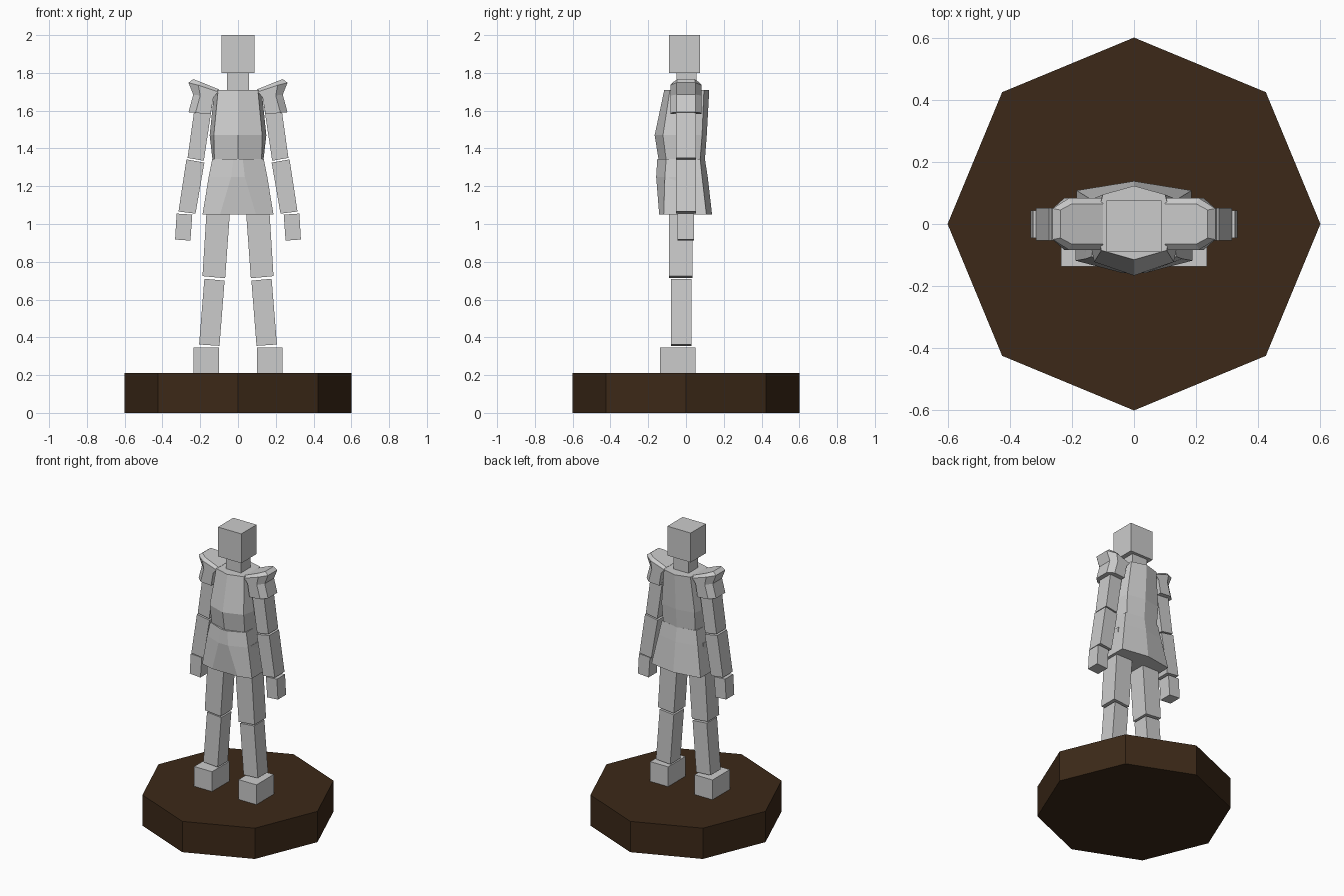
import bpy, bmesh, math

if "Cube" in bpy.data.objects:
    bpy.data.objects.remove(bpy.data.objects["Cube"])


def loft(name, rings, mirror=False):
    """Skin a stack of equal-length rings of (x, y, z) points and cap both ends."""
    bm = bmesh.new()
    loops = [[bm.verts.new(p) for p in r] for r in rings]
    n = len(loops[0])
    for a, b in zip(loops, loops[1:]):
        for i in range(n):
            j = (i + 1) % n
            bm.faces.new((a[i], a[j], b[j], b[i]))
    bm.faces.new(loops[0][::-1])
    bm.faces.new(loops[-1])
    bmesh.ops.recalc_face_normals(bm, faces=bm.faces)
    me = bpy.data.meshes.new(name)
    bm.to_mesh(me)
    bm.free()
    ob = bpy.data.objects.new(name, me)
    bpy.context.collection.objects.link(ob)
    if mirror:
        m = ob.modifiers.new("mirror", 'MIRROR')
        m.use_mirror_merge = False
    return ob


def prism(name, outline, y0, y1, mirror=False):
    """Front-view outline of (x, z) points extruded through y."""
    return loft(name, [[(x, y, z) for x, z in outline] for y in (y0, y1)], mirror)


def rect(x0, x1, z0, z1):
    return [(x0, z0), (x1, z0), (x1, z1), (x0, z1)]


def symmetric(front, half, back):
    """Closed ring from right-side points, with optional centre points."""
    return front + half + back + [(-x, y, z) for x, y, z in reversed(half)]


# octagonal stand
stand = loft("stand", [[(0.6 * math.cos(i * math.pi / 4),
                         0.6 * math.sin(i * math.pi / 4), z) for i in range(8)]
                       for z in (0, 0.21)])
brown = bpy.data.materials.new("brown")
brown.diffuse_color = (0.045, 0.022, 0.009, 1)
brown.use_nodes = True
brown.node_tree.nodes["Principled BSDF"].inputs["Base Color"].default_value = brown.diffuse_color
stand.data.materials.append(brown)

# head and neck
prism("head", rect(-0.088, 0.088, 1.80, 2.0), -0.09, 0.075)
prism("neck", rect(-0.057, 0.057, 1.66, 1.80), -0.05, 0.055)

# feet, shins and thighs
prism("feet", rect(0.10, 0.235, 0.21, 0.345), -0.137, 0.05, True)
prism("shins", [(0.098, 0.355), (0.206, 0.362), (0.178, 0.71), (0.071, 0.70)],
      -0.08, 0.03, True)
prism("thighs", [(0.068, 0.713), (0.188, 0.724), (0.155, 1.25), (0.03, 1.24)],
      -0.09, 0.034, True)

# arms and hands
prism("hands", [(0.252, 0.912), (0.333, 0.918), (0.325, 1.055), (0.242, 1.05)],
      -0.045, 0.043, True)
prism("forearms", [(0.225, 1.055), (0.315, 1.066), (0.273, 1.342), (0.178, 1.325)],
      -0.053, 0.052, True)
prism("upper_arms", [(0.181, 1.335), (0.267, 1.35), (0.225, 1.65), (0.135, 1.64)],
      -0.053, 0.052, True)

# shoulder pads with flared rim and sloping top plate
pad_rows = [
    [(0.145, 0.083, 1.582), (0.225, 0.083, 1.588), (0.262, 0.05, 1.592)],
    [(0.130, 0.083, 1.67), (0.20, 0.083, 1.68), (0.237, 0.05, 1.685)],
    [(0.105, 0.083, 1.70), (0.21, 0.083, 1.735), (0.262, 0.05, 1.748)],
    [(0.100, 0.065, 1.712), (0.20, 0.065, 1.753), (0.237, 0.045, 1.767)],
]
loft("shoulder_pads", [[(x, -y, z) for x, y, z in row] + row[::-1] for row in pad_rows], True)

# torso with a ridged breast and back
torso_rows = [  # z, front y, front corner, side, back corner, back y
    (1.34, -0.145, (0.125, -0.105), (0.135, -0.02), (0.12, 0.075), 0.10),
    (1.47, -0.166, (0.128, -0.122), (0.150, -0.02), (0.125, 0.085), 0.11),
    (1.71, -0.115, (0.105, -0.085), (0.125, 0.00), (0.10, 0.095), 0.123),
]
loft("torso", [symmetric([(0, f, z)], [(*p, z) for p in (a, s, b)], [(0, k, z)])
               for z, f, a, s, b, k in torso_rows])

# flared skirt with a front panel
skirt_rows = [  # z, panel point, front corner, back corner, back y
    (1.05, (0.095, -0.142), (0.188, -0.118), (0.185, 0.108), 0.138),
    (1.25, (0.036, -0.158), (0.155, -0.112), (0.148, 0.085), 0.115),
    (1.345, (0.025, -0.152), (0.136, -0.105), (0.130, 0.075), 0.10),
]
loft("skirt", [symmetric([], [(*p, z) for p in (f, c, b)], [(0, k, z)])
               for z, f, c, b, k in skirt_rows])
